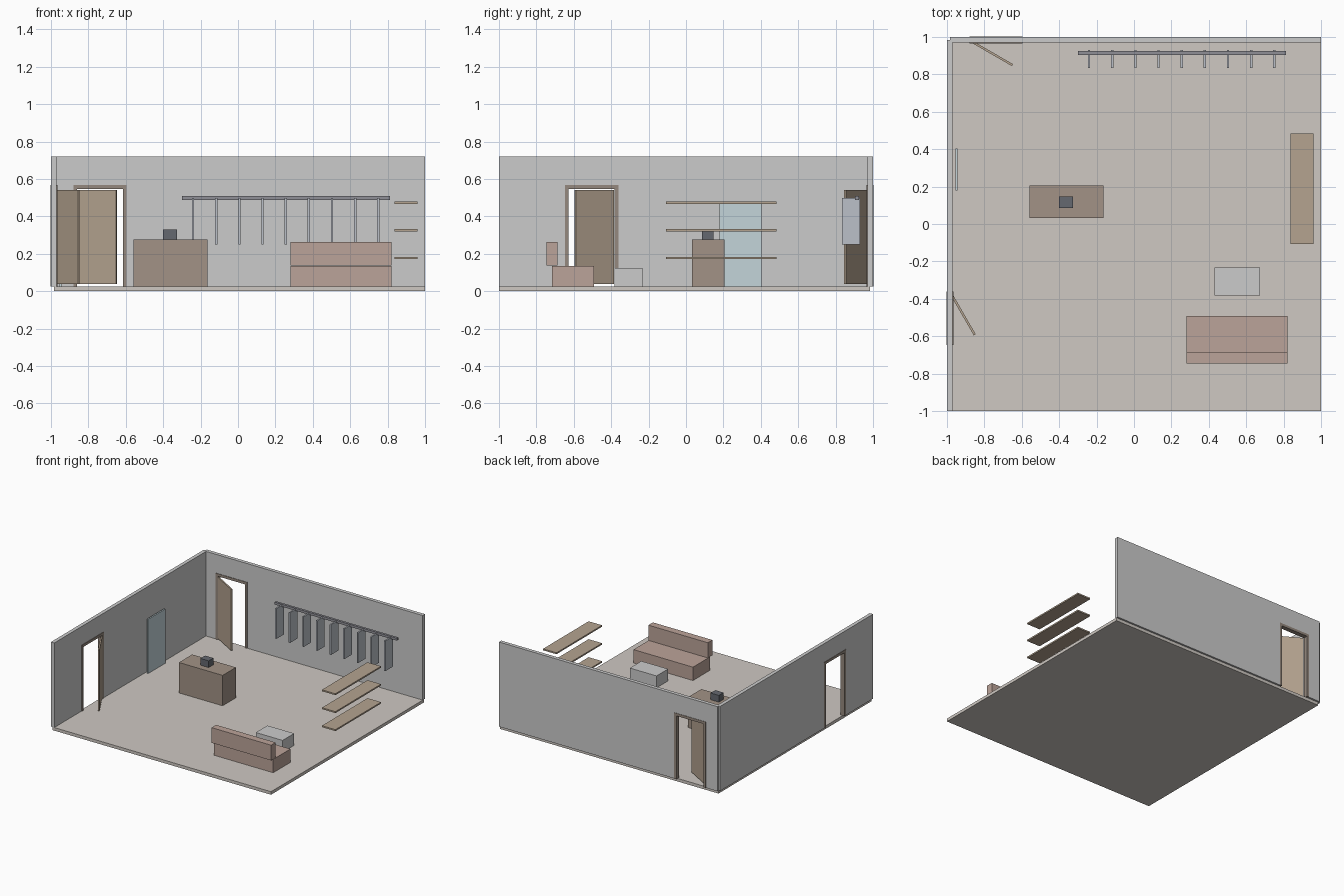
import bpy, bmesh
from math import radians
from mathutils import Matrix, Vector

if "Cube" in bpy.data.objects:
    bpy.data.objects.remove(bpy.data.objects["Cube"])


def material(name, rgb):
    m = bpy.data.materials.new(name)
    m.diffuse_color = (*rgb, 1)
    m.use_nodes = True
    m.node_tree.nodes["Principled BSDF"].inputs["Base Color"].default_value = m.diffuse_color
    return m


wood = material("wood", (0.46, 0.37, 0.28))
dark_wood = material("dark_wood", (0.30, 0.25, 0.21))
counter_mat = material("counter_wood", (0.36, 0.29, 0.24))
fabric = material("fabric", (0.50, 0.37, 0.32))
floor_mat = material("floor", (0.62, 0.58, 0.54))
glass = material("mirror", (0.55, 0.66, 0.70))
metal = material("metal", (0.28, 0.28, 0.31))
dark = material("dark_metal", (0.13, 0.14, 0.16))
cloth = material("cloth", (0.50, 0.53, 0.58))


def finish(name, bm, mat=None):
    bmesh.ops.recalc_face_normals(bm, faces=bm.faces)
    mesh = bpy.data.meshes.new(name)
    bm.to_mesh(mesh)
    bm.free()
    if mat:
        mesh.materials.append(mat)
    ob = bpy.data.objects.new(name, mesh)
    bpy.context.collection.objects.link(ob)
    return ob


def box(name, x, y, z, mat=None):
    """Box from (min, max) ranges."""
    bm = bmesh.new()
    size = [r[1] - r[0] for r in (x, y, z)]
    mid = [(r[0] + r[1]) / 2 for r in (x, y, z)]
    bmesh.ops.create_cube(bm, size=1, matrix=Matrix.Translation(mid) @ Matrix.Diagonal((*size, 1)))
    return finish(name, bm, mat)


def arch(name, a0, a1, d0, d1, z0, z1, place, depth, mat=None, ends=None):
    """Flat panel a0..a1, z0..z1 with an opening d0..d1 up to z 'ends', extruded through depth."""
    pts = [(a0, z0), (d0, z0), (d0, ends), (d1, ends), (d1, z0), (a1, z0), (a1, z1), (a0, z1)]
    bm = bmesh.new()
    face = bm.faces.new([bm.verts.new(place(a, depth[0], z)) for a, z in pts])
    ext = bmesh.ops.extrude_face_region(bm, geom=[face])
    move = Vector(place(0, depth[1], 0)) - Vector(place(0, depth[0], 0))
    bmesh.ops.translate(bm, verts=[v for v in ext["geom"] if isinstance(v, bmesh.types.BMVert)], vec=move)
    return finish(name, bm, mat)


def door(name, hinge, angle):
    """Leaf hinged at its local origin, swung open."""
    leaf = box(name, (0, 0.237), (-0.006, 0.006), (0.037, 0.54), wood)
    leaf.location = (*hinge, 0)
    leaf.rotation_euler.z = radians(angle)


F = 0.025   # floor level
H = 0.72    # wall height

box("floor", (-0.985, 1), (-1, 0.985), (0, F), floor_mat)

# Walls, door frames and open doors
along_x = lambda a, d, z: (a, d, z)
along_y = lambda a, d, z: (d, a, z)
arch("back_wall", -0.985, 1, -0.875, -0.6, F, H, along_x, (0.97, 1), ends=0.56)
arch("left_wall", -1, 0.985, -0.64, -0.365, F, H, along_y, (-1, -0.97), ends=0.56)
arch("back_door_frame", -0.88, -0.595, -0.86, -0.615, F, 0.567, along_x, (0.966, 1.003), dark_wood, 0.546)
arch("left_door_frame", -0.647, -0.362, -0.627, -0.382, F, 0.567, along_y, (-1.003, -0.966), dark_wood, 0.546)
door("back_door", (-0.855, 0.968), -30)
door("left_door", (-0.97, -0.387), -60)

box("wall_mirror", (-0.955, -0.943), (0.18, 0.403), (F, 0.47), glass)

# Counter and till
box("counter", (-0.56, -0.163), (0.033, 0.205), (F, 0.275), counter_mat)
box("till", (-0.402, -0.327), (0.086, 0.147), (0.275, 0.33), dark)

# Clothes rail with hanging garments
box("clothes_rail", (-0.30, 0.812), (0.904, 0.924), (0.488, 0.508), metal)
for i in range(9):
    x = -0.24 + i * 0.99 / 8
    box(f"garment_{i + 1}", (x - 0.006, x + 0.006), (0.833, 0.93), (0.25, 0.498), cloth)

# Shelves
for i, z in enumerate((0.177, 0.325, 0.472)):
    box(f"shelf_{i + 1}", (0.838, 0.96), (-0.107, 0.485), (z - 0.006, z + 0.006), wood)

# Sofa and low table
box("sofa_seat", (0.282, 0.822), (-0.717, -0.493), (F, 0.135), fabric)
box("sofa_back", (0.282, 0.822), (-0.745, -0.686), (0.137, 0.262), fabric)
box("low_table", (0.43, 0.673), (-0.382, -0.232), (F, 0.123))
